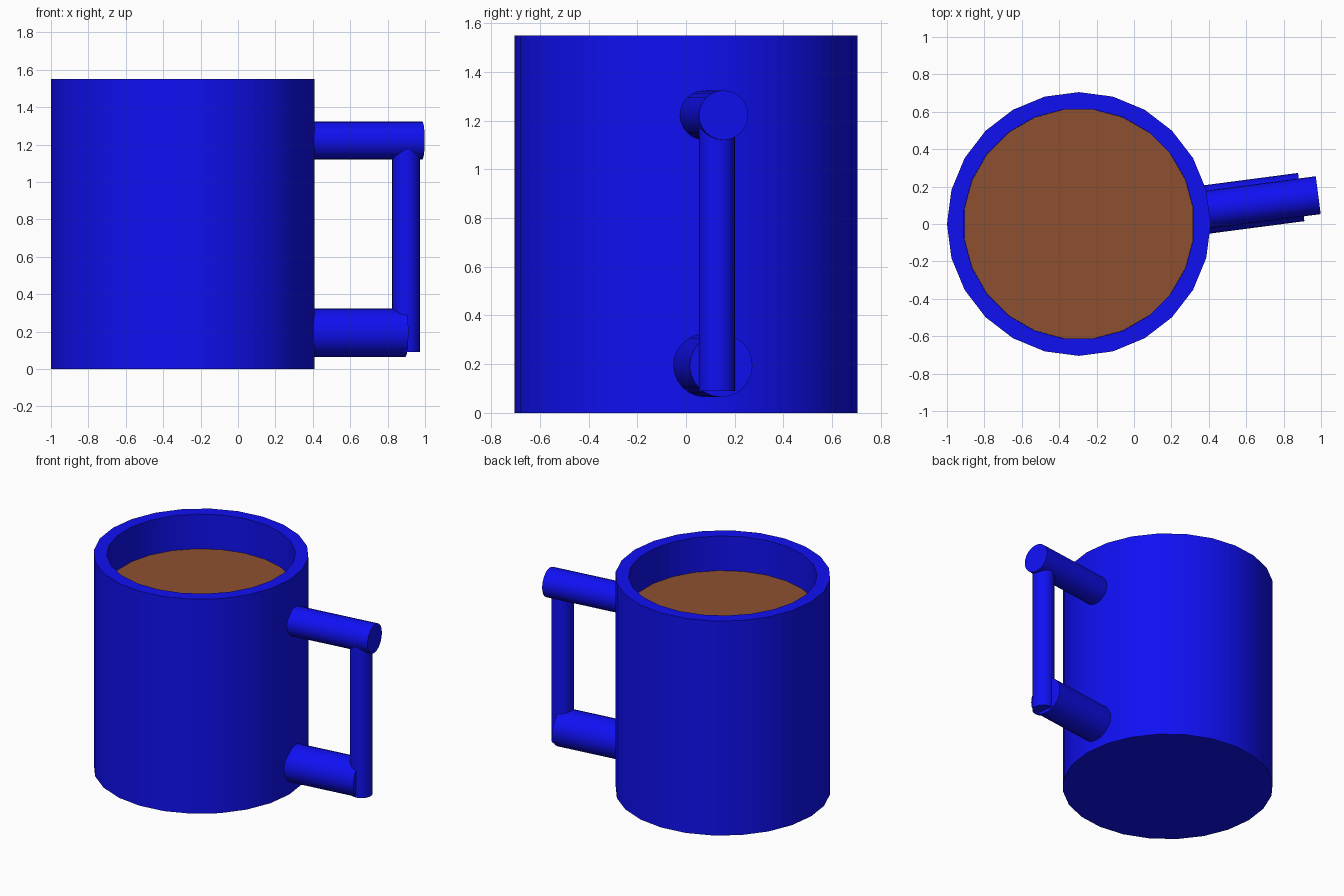
import bpy, bmesh
from math import cos, sin, radians, pi
from mathutils import Vector

if "Cube" in bpy.data.objects:
    bpy.data.objects.remove(bpy.data.objects["Cube"])

SIDES = 24
CX = -0.295


def material(name, color):
    m = bpy.data.materials.new(name)
    m.diffuse_color = color
    m.use_nodes = True
    m.node_tree.nodes["Principled BSDF"].inputs["Base Color"].default_value = m.diffuse_color
    return m


blue = material("blue_glaze", (0.005, 0.005, 0.9, 1))
brown = material("brown_drink", (0.27, 0.08, 0.03, 1))


def finish(obj, name, mat):
    obj.name = name
    obj.data.materials.append(mat)
    bpy.ops.object.select_all(action='DESELECT')
    obj.select_set(True)
    bpy.context.view_layer.objects.active = obj
    bpy.ops.object.shade_smooth_by_angle(angle=radians(30))


def lathe(name, profile, mat):
    """Closed turned body; profile rows are radius, height, angular offset."""
    bm = bmesh.new()
    rings = []
    for r, z, off in profile:
        angles = [radians(off) + 2 * pi * i / SIDES for i in range(SIDES)]
        rings.append([bm.verts.new((CX + r * cos(a), r * sin(a), z)) for a in angles])
    for lo, hi in zip(rings, rings[1:]):
        for i in range(SIDES):
            j = (i + 1) % SIDES
            bm.faces.new((lo[i], lo[j], hi[j], hi[i]))
    bm.faces.new(rings[0][::-1])
    bm.faces.new(rings[-1])
    bmesh.ops.recalc_face_normals(bm, faces=bm.faces)
    mesh = bpy.data.meshes.new(name)
    bm.to_mesh(mesh)
    bm.free()
    obj = bpy.data.objects.new(name, mesh)
    bpy.context.collection.objects.link(obj)
    finish(obj, name, mat)


def rod(name, start, end, radius, mat):
    """Capped cylinder between two points."""
    a, b = Vector(start), Vector(end)
    bpy.ops.mesh.primitive_cylinder_add(
        vertices=SIDES, radius=radius, depth=(b - a).length, location=(a + b) / 2,
        rotation=(b - a).to_track_quat('Z', 'Y').to_euler())
    finish(bpy.context.object, name, mat)


# Hollow mug and the drink filling it
lathe("mug_body", [(0.705, 0, 0), (0.705, 1.55, 0), (0.618, 1.55, 7.5), (0.618, 0.1, 7.5)], blue)
lathe("drink", [(0.617, 0.11, 7.5), (0.617, 1.30, 7.5)], brown)

# Handle: two arms turned 7.5 degrees, joined by an upright grip
rod("handle_upper_arm", (0.36, 0.072, 1.222), (0.985, 0.154, 1.222), 0.102, blue)
rod("handle_lower_arm", (0.36, 0.074, 0.195), (0.894, 0.144, 0.195), 0.13, blue)
rod("handle_grip", (0.898, 0.127, 0.09), (0.898, 0.127, 1.2), 0.074, blue)
